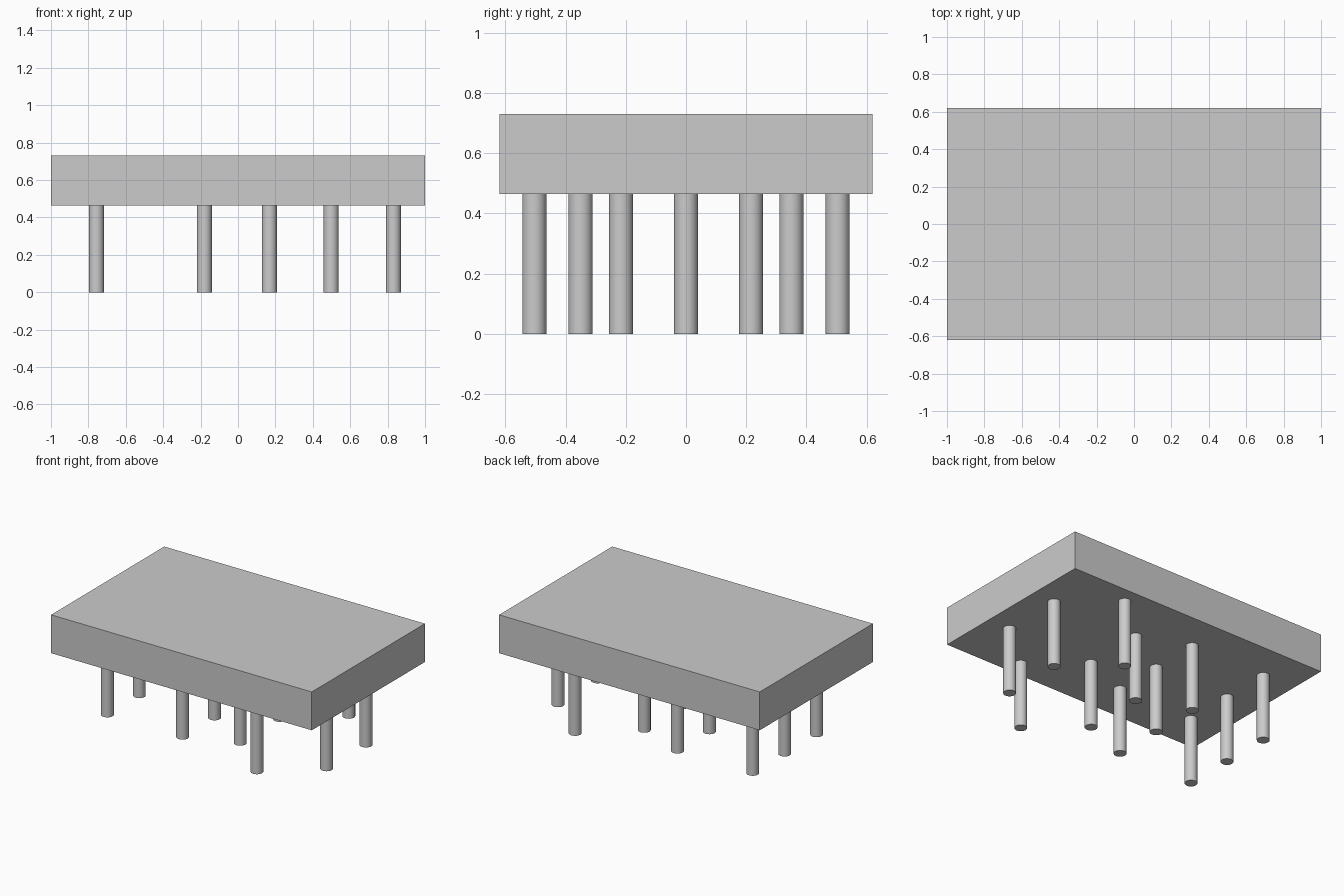
import bpy

cube = bpy.data.objects.get("Cube")
if cube:
    bpy.data.objects.remove(cube, do_unlink=True)

# Single plain grey
grey = bpy.data.materials.new("plain_grey")
grey.use_nodes = True
colour = (0.6, 0.6, 0.6, 1)
grey.diffuse_color = colour
grey.node_tree.nodes["Principled BSDF"].inputs["Base Color"].default_value = colour

UNDERSIDE, TOP = 0.465, 0.731
PIN_RADIUS = 0.04

# Rectangular slab
bpy.ops.mesh.primitive_cube_add(size=1, location=(0, 0, (UNDERSIDE + TOP) / 2))
slab = bpy.context.object
slab.name = "slab"
slab.scale = (2, 1.24, TOP - UNDERSIDE)
bpy.ops.object.transform_apply(location=False, rotation=False, scale=True)
slab.data.materials.append(grey)

# Rows of round legs: x of the row, then the y of each leg
rows = [
    (-0.757, (-0.35, 0, 0.35)),
    (-0.18, (-0.35, 0, 0.35)),
    (0.168, (-0.216, 0.216)),
    (0.498, (-0.504, 0.504)),
    (0.831, (-0.216, 0.216)),
]
for r, (x, ys) in enumerate(rows, 1):
    for i, y in enumerate(ys, 1):
        bpy.ops.mesh.primitive_cylinder_add(
            vertices=48, radius=PIN_RADIUS, depth=UNDERSIDE,
            location=(x, y, UNDERSIDE / 2))
        leg = bpy.context.object
        leg.name = f"leg_row{r}_{i}"
        leg.data.materials.append(grey)
        bpy.ops.object.shade_smooth_by_angle()
